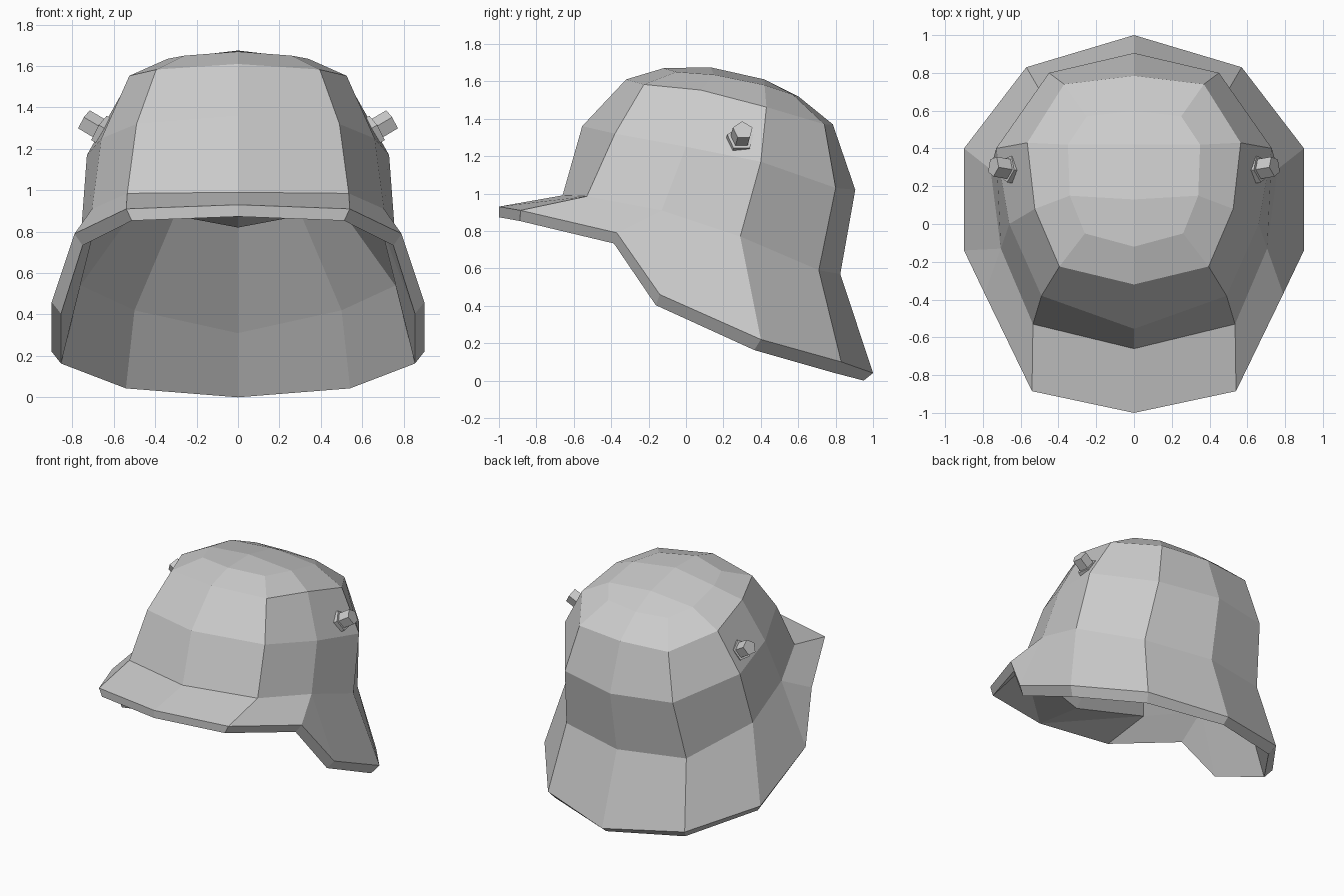
import bpy
import bmesh
from mathutils import Vector

default_cube = bpy.data.objects.get("Cube")
if default_cube:
    bpy.data.objects.remove(default_cube, do_unlink=True)


def make_material(name, colour):
    material = bpy.data.materials.new(name)
    material.use_nodes = True
    material.diffuse_color = colour
    material.node_tree.nodes["Principled BSDF"].inputs["Base Color"].default_value = colour
    return material


def make_object(name, bm, material):
    bmesh.ops.recalc_face_normals(bm, faces=bm.faces[:])
    mesh = bpy.data.meshes.new(name)
    bm.to_mesh(mesh)
    bm.free()
    mesh.materials.append(material)
    obj = bpy.data.objects.new(name, mesh)
    bpy.context.collection.objects.link(obj)
    return obj


# Half rings of the +x side, each running from the front centre to the back centre
rim = [(0, -1, .93), (.54, -.885, .91), (.79, -.37, .79), (.9, -.14, .46),
       (.9, .4, .22), (.57, .83, .1), (0, 1, .04)]
base = [(0, -.66, .99), (.535, -.53, .985), (.705, -.13, .91),
        (.76, .29, .77), (.5, .71, .59), (0, .825, .57)]
wall = [(0, -.555, 1.36), (.49, -.38, 1.32), (.66, 0, 1.25),
        (.73, .4, 1.17), (.45, .8, 1.03), (0, .905, 1.02)]
shoulder = [(0, -.32, 1.61), (.395, -.225, 1.583), (.525, .08, 1.553),
            (.565, .43, 1.462), (.37, .74, 1.37), (0, .785, 1.37)]
crown = [(0, -.12, 1.67), (.26, -.05, 1.65), (.34, .15, 1.635),
         (.35, .42, 1.58), (.25, .57, 1.53), (0, .6, 1.52)]
crown_ridge = [(0, .13, 1.675), (0, .42, 1.61)]
lining = [(0, -.61, .82), (.53, -.53, .92), (.69, -.11, .83),
          (.76, .33, .54), (.5, .59, .42), (0, .83, .31)]
lining_peak = (0, .12, 1.6)

# The underside of the rim follows its outer edge
rim_under = [(x * .95, y - .025 * (y + 1), max(z - .057, 0)) for x, y, z in rim]


def match_rim(ring):
    """Repeat the side point so that a ring lines up with the rim."""
    return ring[:3] + ring[2:]


# Helmet shell: strips of faces between rings, made on both sides
bm = bmesh.new()
vertex_at = {}


def add_face(points, side):
    corners = []
    for x, y, z in points:
        key = (round(x * side, 4) + 0.0, round(y, 4), round(z, 4))
        if key not in vertex_at:
            vertex_at[key] = bm.verts.new(key)
        if vertex_at[key] not in corners:
            corners.append(vertex_at[key])
    bm.faces.new(corners)


def add_strip(lower, upper, side):
    for i in range(len(lower) - 1):
        add_face((lower[i], lower[i + 1], upper[i + 1], upper[i]), side)


for side in (1, -1):
    add_strip(rim, match_rim(base), side)
    add_strip(base, wall, side)
    add_strip(wall, shoulder, side)
    add_strip(shoulder, crown, side)
    # Crown panels meet on the ridge
    front, back = crown_ridge
    add_face((crown[0], crown[1], crown[2], front), side)
    add_face((front, crown[2], crown[3], back), side)
    add_face((back, crown[3], crown[4], crown[5]), side)
    # Rim edge, and the brim underside folded from its tip
    add_strip(rim_under, rim, side)
    add_face((rim_under[0], lining[0], lining[1]), side)
    add_face((rim_under[0], lining[1], rim_under[1]), side)
    # Lining, closing to a peak inside the crown
    add_strip(match_rim(lining)[1:], rim_under[1:], side)
    add_strip(lining, [lining_peak] * len(lining), side)

grey = make_material("plain grey", (.6, .6, .6, 1))
make_object("helmet_shell", bm, grey)


# Side bolts: a five-sided collar and stud
def add_bolt(name, side):
    bm = bmesh.new()
    axis = Vector((side * .84, .14, .5)).normalized()
    root = Vector((side * .655, .29, 1.285))
    turn = axis.to_track_quat('Z', 'Y').to_matrix().to_4x4()
    for radius, start, end in ((.075, -.04, .02), (.056, 0, .105)):
        made = bmesh.ops.create_cone(bm, cap_ends=True, segments=5, radius1=radius,
                                     radius2=radius, depth=end - start)
        middle = root + axis * (start + end) / 2
        for vert in made["verts"]:
            vert.co = turn @ vert.co + middle
    make_object(name, bm, grey)


add_bolt("left_bolt", 1)
add_bolt("right_bolt", -1)
